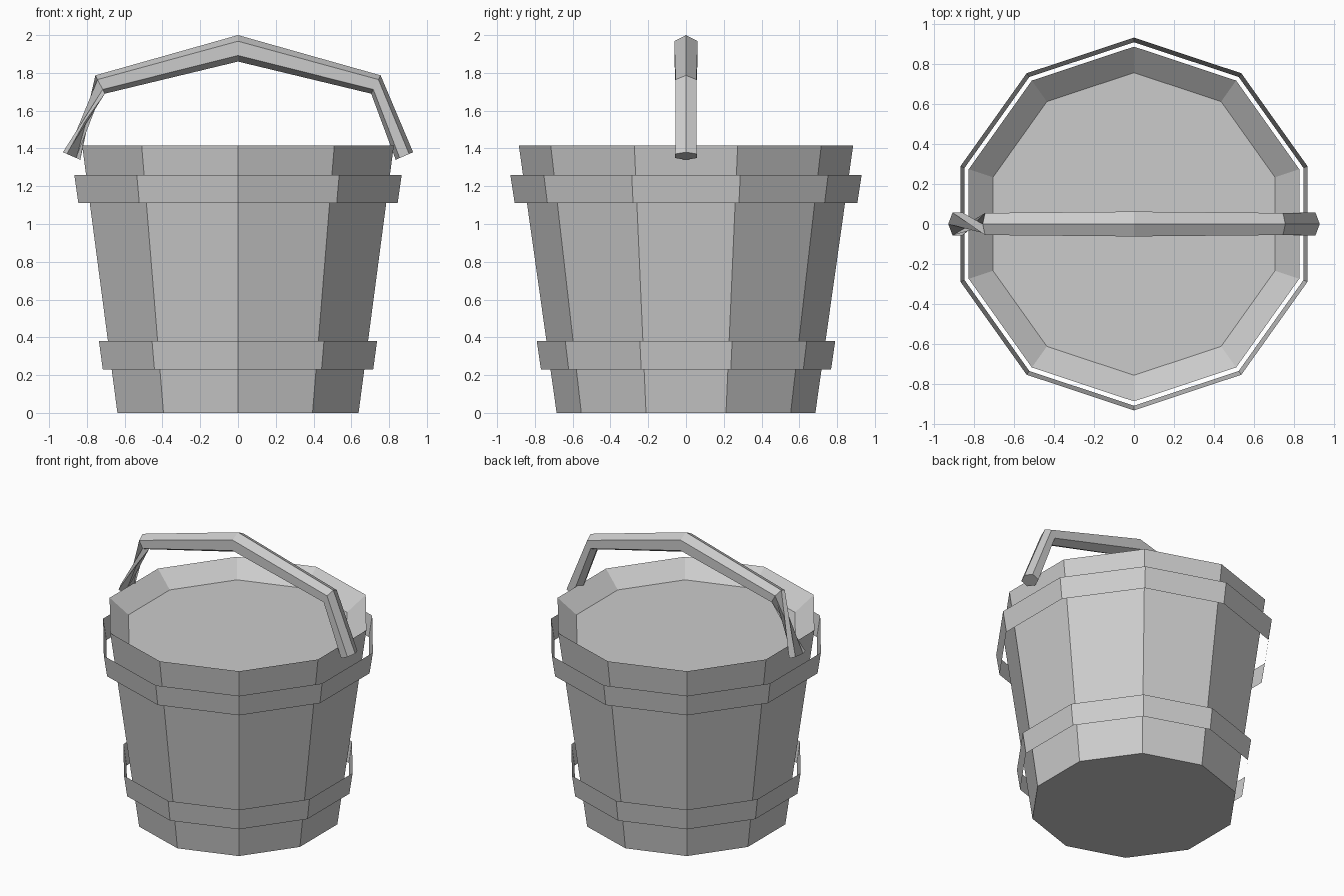
import bpy, bmesh, math

cube = bpy.data.objects.get("Cube")
if cube:
    bpy.data.objects.remove(cube, do_unlink=True)

grey = bpy.data.materials.new("plain_grey")
grey.use_nodes = True
COLOUR = (0.6, 0.6, 0.6, 1)
grey.diffuse_color = COLOUR
grey.node_tree.nodes["Principled BSDF"].inputs["Base Color"].default_value = COLOUR

SIDES = 10
X_SCALE = 0.98


def loft(name, rings, cap_start=False, cap_end=False):
    """Skin a list of point rings with flat quads, optionally closing the ends."""
    bm = bmesh.new()
    loops = [[bm.verts.new(p) for p in ring] for ring in rings]
    for a, b in zip(loops, loops[1:]):
        n = len(a)
        for i in range(n):
            j = (i + 1) % n
            bm.faces.new((a[i], a[j], b[j], b[i]))
    if cap_start:
        bm.faces.new(loops[0][::-1])
    if cap_end:
        bm.faces.new(loops[-1])
    mesh = bpy.data.meshes.new(name)
    bm.to_mesh(mesh)
    bm.free()
    mesh.materials.append(grey)
    obj = bpy.data.objects.new(name, mesh)
    bpy.context.collection.objects.link(obj)
    return obj


def stave_ring(radius, z):
    """Ten-sided ring with a corner pointing to the front and back."""
    angles = [math.pi / 2 + math.tau * i / SIDES for i in range(SIDES)]
    return [(X_SCALE * radius * math.cos(a), radius * math.sin(a), z) for a in angles]


def grip_ring(outer, inner, half_width, twist=0):
    """Six-sided handle section between an outer and an inner edge point."""
    section = [(0, 0), (0.23, 1), (0.77, 1), (1, 0), (0.77, -1), (0.23, -1)]
    section = section[twist:] + section[:twist]
    return [(outer[0] + (inner[0] - outer[0]) * t, half_width * s,
             outer[1] + (inner[1] - outer[1]) * t) for t, s in section]


def mirrored(point):
    return (-point[0], point[1])


# Tapered body with a sharp rim sloping in to the filled surface
loft("bucket_body",
     [stave_ring(0.685, 0), stave_ring(0.885, 1.415), stave_ring(0.755, 1.31)],
     cap_start=True, cap_end=True)

# Thin open hoops standing clear of the staves
loft("lower_hoop", [stave_ring(0.768, 0.23), stave_ring(0.79, 0.38)])
loft("upper_hoop", [stave_ring(0.907, 1.11), stave_ring(0.93, 1.26)])

# Angular handle, its right leg twisted
end = ((0.927, 1.38), (0.835, 1.34))
shoulder = ((0.755, 1.787), (0.705, 1.69))
loft("handle",
     [grip_ring(*map(mirrored, end), 0.057, twist=2),
      grip_ring(*map(mirrored, shoulder), 0.055),
      grip_ring((0, 2.0), (0, 1.86), 0.062),
      grip_ring(*shoulder, 0.055),
      grip_ring(*end, 0.057)],
     cap_start=True, cap_end=True)
